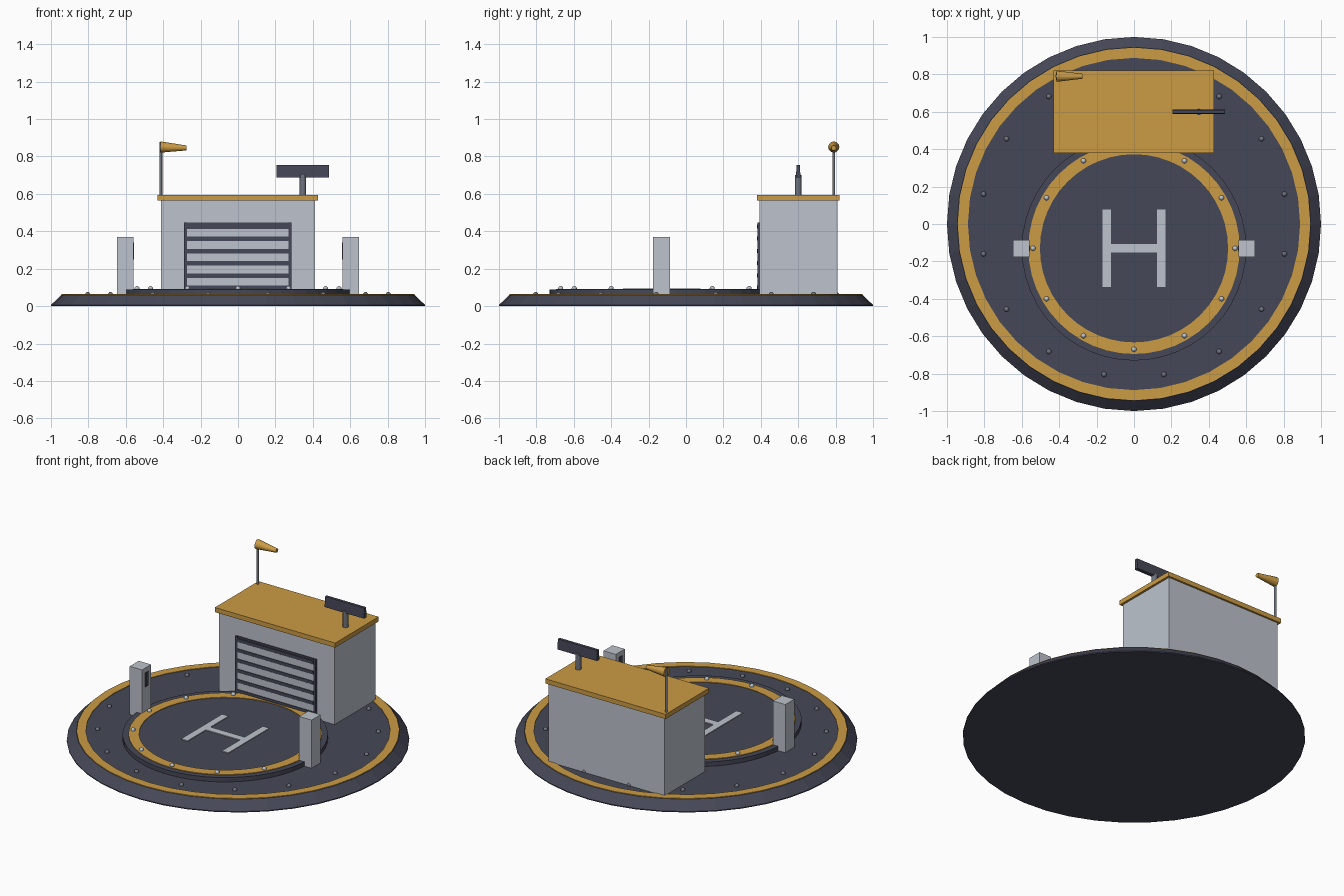
import bpy, bmesh, math
from mathutils import Matrix, Vector

if "Cube" in bpy.data.objects:
    bpy.data.objects.remove(bpy.data.objects["Cube"])


def material(name, rgb):
    m = bpy.data.materials.new(name)
    m.diffuse_color = (*rgb, 1)
    m.use_nodes = True
    m.node_tree.nodes["Principled BSDF"].inputs["Base Color"].default_value = m.diffuse_color
    return m


DARK = material("dark_slate", (0.060, 0.064, 0.095))
GOLD = material("gold", (0.60, 0.33, 0.058))
LIGHT = material("light_grey", (0.51, 0.55, 0.61))
STEEL = material("steel_grey", (0.16, 0.175, 0.21))


def finish(name, bm, mat):
    bmesh.ops.recalc_face_normals(bm, faces=bm.faces)
    me = bpy.data.meshes.new(name)
    bm.to_mesh(me)
    bm.free()
    me.materials.append(mat)
    ob = bpy.data.objects.new(name, me)
    bpy.context.scene.collection.objects.link(ob)
    return ob


def box(name, x, y, z, mat):
    """Box from (min, max) ranges on each axis."""
    bm = bmesh.new()
    size = Vector((x[1] - x[0], y[1] - y[0], z[1] - z[0]))
    mid = Vector((sum(x), sum(y), sum(z))) / 2
    bmesh.ops.create_cube(bm, size=1, matrix=Matrix.Translation(mid) @ Matrix.Diagonal((*size, 1)))
    return finish(name, bm, mat)


def lathe(name, profile, centre, mat, segs=40, closed=False):
    """Revolve (radius, z) points about a vertical axis; open profiles get capped."""
    bm = bmesh.new()
    rings = []
    for r, z in profile:
        rings.append([bm.verts.new((centre[0] + r * math.cos(2 * math.pi * i / segs),
                                    centre[1] + r * math.sin(2 * math.pi * i / segs), z))
                      for i in range(segs)])
    pairs = list(zip(rings, rings[1:]))
    if closed:
        pairs.append((rings[-1], rings[0]))
    else:
        bm.faces.new(rings[0])
        bm.faces.new(rings[-1])
    for a, b in pairs:
        for i in range(segs):
            j = (i + 1) % segs
            bm.faces.new((a[i], a[j], b[j], b[i]))
    return finish(name, bm, mat)


def ring(name, r0, r1, z0, z1, centre, mat, segs):
    return lathe(name, [(r0, z0), (r1, z0), (r1, z1), (r0, z1)], centre, mat, segs, True)


def lamps(name, count, radius, offset, centre, z, mat):
    """Circle of small round lamps."""
    bm = bmesh.new()
    for i in range(count):
        a = offset + 2 * math.pi * i / count
        pos = (centre[0] + radius * math.cos(a), centre[1] + radius * math.sin(a), z)
        bmesh.ops.create_uvsphere(bm, u_segments=10, v_segments=6, radius=0.014,
                                  matrix=Matrix.Translation(pos))
    return finish(name, bm, mat)


PAD = (0, -0.13)

# Base disc with sloped rim and painted ring
lathe("base_disc", [(1.0, 0), (1.0, 0.006), (0.945, 0.06)], (0, 0), DARK)
ring("base_ring", 0.888, 0.943, 0.055, 0.064, (0, 0), GOLD, 40)
lamps("base_lamps", 16, 0.82, math.pi / 16, (0, 0), 0.062, STEEL)

# Raised landing pad with ring, marking and lamps
lathe("landing_pad", [(0.6, 0.05), (0.6, 0.088)], PAD, DARK, 48)
ring("pad_ring", 0.503, 0.565, 0.084, 0.092, PAD, GOLD, 48)
lamps("pad_lamps", 12, 0.54, 0, PAD, 0.094, LIGHT)
for side, s in (("left", -1), ("right", 1)):
    box(f"pad_mark_{side}", sorted((s * 0.122, s * 0.168)), (-0.338, 0.078), (0.085, 0.093), LIGHT)
box("pad_mark_cross", (-0.122, 0.122), (-0.153, -0.106), (0.085, 0.093), LIGHT)

# Side posts with a dark slot on the inner face
for side, s in (("left", -1), ("right", 1)):
    box(f"{side}_post", sorted((s * 0.56, s * 0.648)), (-0.177, -0.085), (0.055, 0.37), LIGHT)
    box(f"{side}_post_slot", sorted((s * 0.555, s * 0.562)), (-0.146, -0.116), (0.25, 0.34), DARK)

# Hangar and roof
box("hangar", (-0.413, 0.413), (0.394, 0.81), (0.055, 0.567), LIGHT)
box("roof", (-0.43, 0.427), (0.379, 0.822), (0.565, 0.595), GOLD)

# Roller door: dark panel, light slats, dark bars and frame
box("door_panel", (-0.288, 0.286), (0.388, 0.396), (0.088, 0.448), DARK)
for i in range(5):
    z = 0.109 + i * 0.0655
    box(f"door_slat_{i}", (-0.272, 0.270), (0.384, 0.390), (z, z + 0.042), LIGHT)
for i in range(6):
    z = 0.088 + i * 0.0655
    box(f"door_bar_{i}", (-0.272, 0.270), (0.380, 0.390), (z, z + 0.021), DARK)
for side, x in (("left", (-0.288, -0.272)), ("right", (0.270, 0.286))):
    box(f"door_frame_{side}", x, (0.382, 0.390), (0.088, 0.448), DARK)

# Rotating antenna on the roof
lathe("antenna_mast", [(0.017, 0.59), (0.017, 0.70)], (0.347, 0.60), STEEL, 12)
bar = box("antenna_bar", (0.206, 0.487), (0.588, 0.612), (0.688, 0.755), DARK)
for v in bar.data.vertices:  # slightly thinner top edge
    if v.co.z > 0.72:
        v.co.y = 0.60 + (v.co.y - 0.60) * 0.75

# Windsock pole and cone
lathe("windsock_pole", [(0.008, 0.59), (0.008, 0.878)], (-0.413, 0.79), STEEL, 10)
bm = bmesh.new()
bmesh.ops.create_cone(bm, cap_ends=True, segments=12, radius1=0.03, radius2=0.013, depth=0.14,
                      matrix=Matrix.Translation((-0.345, 0.79, 0.848)) @ Matrix.Rotation(math.radians(92), 4, 'Y'))
finish("windsock", bm, GOLD)

# Smooth the round parts, keep edges sharp
bpy.ops.object.select_all(action='DESELECT')
for ob in bpy.context.scene.objects:
    if any(k in ob.name for k in ("mast", "pole", "lamps", "windsock")):
        ob.select_set(True)
        bpy.context.view_layer.objects.active = ob
bpy.ops.object.shade_smooth_by_angle(angle=math.radians(40))
